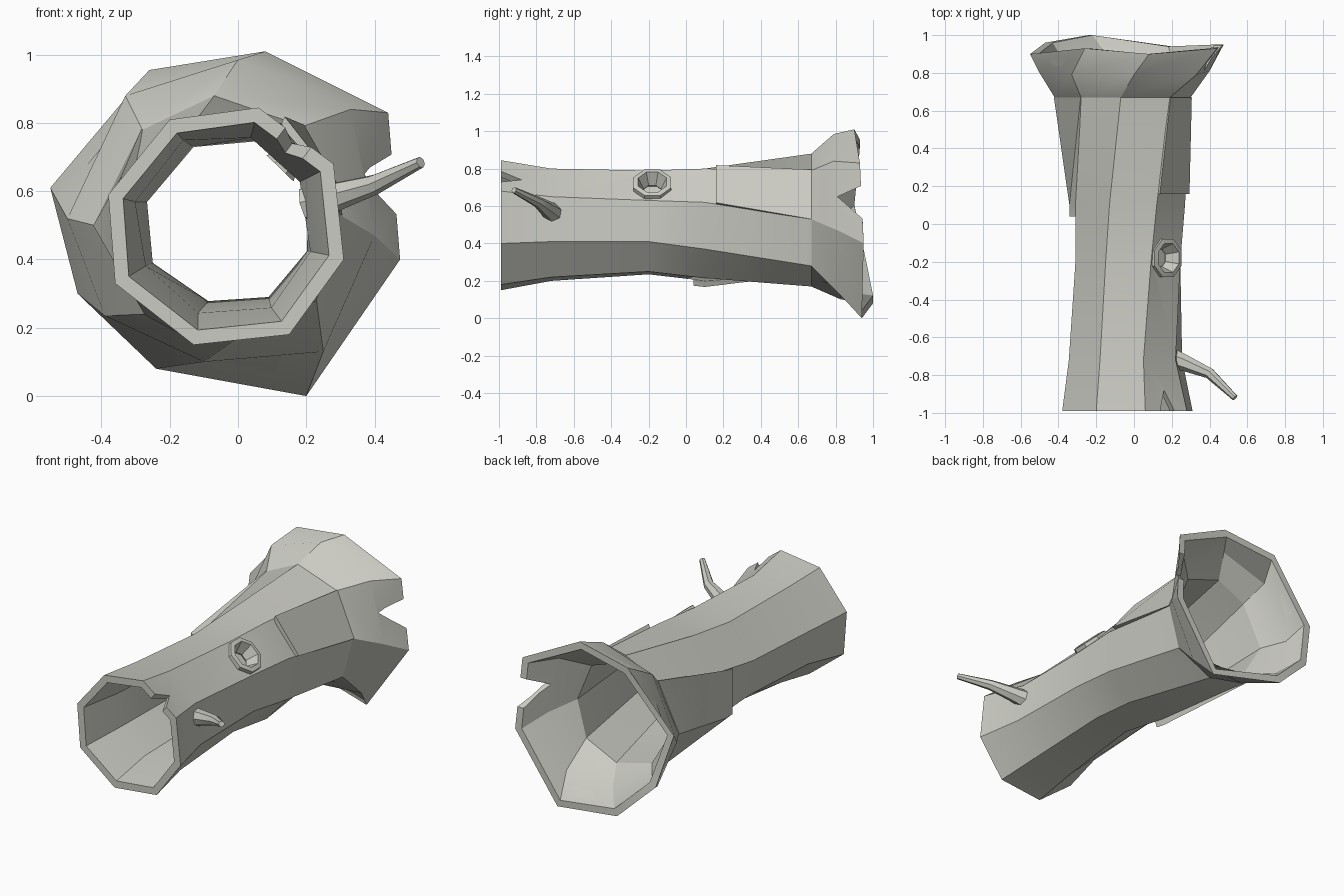
import bpy, bmesh, math
from mathutils import Vector

old = bpy.data.objects.get("Cube")
if old:
    bpy.data.objects.remove(old, do_unlink=True)

wood = bpy.data.materials.new("pale_grey_wood")
wood.use_nodes = True
COLOUR = (0.6, 0.6, 0.55, 1)
wood.diffuse_color = COLOUR
wood.node_tree.nodes["Principled BSDF"].inputs["Base Color"].default_value = COLOUR


def loft(name, sections, loop=False):
    """Skin a list of equal point rings; cap the ends or join them in a loop."""
    bm = bmesh.new()
    rows = [[bm.verts.new(p) for p in s] for s in sections]
    n = len(rows[0])
    pairs = list(zip(rows, rows[1:])) + ([(rows[-1], rows[0])] if loop else [])
    for a, b in pairs:
        for i in range(n):
            j = (i + 1) % n
            bm.faces.new((a[i], a[j], b[j], b[i]))
    if not loop:
        bm.faces.new(rows[0])
        bm.faces.new(rows[-1])
    bmesh.ops.recalc_face_normals(bm, faces=bm.faces)
    me = bpy.data.meshes.new(name)
    bm.to_mesh(me)
    bm.free()
    me.materials.append(wood)
    ob = bpy.data.objects.new(name, me)
    bpy.context.collection.objects.link(ob)
    return ob


def select(ob):
    bpy.ops.object.select_all(action='DESELECT')
    ob.select_set(True)
    bpy.context.view_layer.objects.active = ob


def cut(ob, cutter):
    mod = ob.modifiers.new("cut", 'BOOLEAN')
    mod.operation, mod.object, mod.solver = 'DIFFERENCE', cutter, 'EXACT'
    select(ob)
    bpy.ops.object.modifier_apply(modifier=mod.name)
    bpy.data.objects.remove(cutter, do_unlink=True)


def disc(centre, axis, radius, sides=8):
    """Regular ring of points around an axis."""
    axis = Vector(axis).normalized()
    u = axis.cross(Vector((0, 1, 0.01))).normalized()
    v = axis.cross(u)
    turn = math.pi / sides
    return [Vector(centre) + radius * (u * math.cos(a) + v * math.sin(a))
            for a in (2 * math.pi * i / sides + turn for i in range(sides))]


# Trunk: eight-sided (x, z) rings along y
TRUNK = {
    -0.99: [(-.20, .81), (.06, .845), (.28, .68), (.31, .40), (.15, .18), (-.13, .15), (-.36, .33), (-.38, .59)],
    -0.72: [(-.18, .79), (.05, .80), (.22, .65), (.255, .41), (.12, .22), (-.13, .20), (-.31, .36), (-.345, .58)],
    -0.20: [(-.15, .77), (.09, .79), (.245, .63), (.245, .41), (.11, .25), (-.10, .235), (-.29, .37), (-.31, .58)],
    0.10: [(-.13, .80), (.12, .80), (.27, .62), (.26, .37), (.12, .215), (-.13, .20), (-.31, .37), (-.31, .63)],
    0.67: [(-.07, .88), (.19, .79), (.30, .53), (.23, .28), (0, .17), (-.27, .24), (-.42, .50), (-.28, .78)],
}
rings = [[Vector((x, y, z)) for x, z in ring] for y, ring in TRUNK.items()]

# Flared root end with an uneven rim
rings.append([Vector(p) for p in (
    (0, .985, .79), (.33, .84, .79), (.40, .47, .81), (.25, .13, .82),
    (-.10, .10, .83), (-.39, .235, .83), (-.50, .52, .80), (-.33, .88, .79))])
rings.append([Vector(p) for p in (
    (.08, 1.01, .90), (.44, .83, .93), (.475, .40, .95), (.20, 0, .94),
    (-.24, .08, 1.0), (-.47, .30, .96), (-.55, .61, .90), (-.26, .955, .93))])
for ring in rings[-2:]:
    for p in ring:
        p.y, p.z = p.z, p.y


def resized(ring, amount):
    """Move ring points out from (or in towards) their centre."""
    c = sum(ring, Vector()) / len(ring)
    out = []
    for p in ring:
        d = p - c
        d.y = 0
        out.append(p + d.normalized() * amount)
    return out


inner = [resized(r, -0.045) for r in rings]
log = loft("hollow_log", rings + inner[::-1], loop=True)

# Broken notch in the front rim
aim = Vector((0.6, 0, 0.8))
side = Vector((0.8, 0, -0.6))
spot = Vector((0.17, 0, 0.755))
notch = [spot + side * s + Vector((0, y, 0)) for s, y in ((-.06, -1.03), (.07, -1.03), (.0, -.88))]
cut(log, loft("front_notch_cutter", [[p + aim * d for p in notch] for d in (-.15, .15)]))

# Broken notch in the flared rim
gap = [(1.05, .76), (1.05, .44), (.81, .65)]
cut(log, loft("rear_notch_cutter", [[Vector((x, y, z)) for y, z in gap] for x in (.25, .6)]))

# Knot hole: cut through the wall, then fit a raised cup
knot_axis = Vector((0.7, 0, 0.72)).normalized()
knot = Vector((0.165, -0.18, 0.71))
cut(log, loft("knot_cutter", [disc(knot + knot_axis * d, knot_axis, 0.09) for d in (-.1, .1)]))
cup_profile = [(.112, -.03), (.108, .022), (.082, .026), (.05, -.045), (.06, -.06)]
cup = loft("knot_hole", [disc(knot + knot_axis * h, knot_axis, r) for r, h in cup_profile[::-1]])
floor = bmesh.new()
floor.from_mesh(cup.data)
# Remove the outer cap and close the recess floor instead
floor.faces.ensure_lookup_table()
caps = [f for f in floor.faces if len(f.verts) == 8]
bmesh.ops.delete(floor, geom=caps, context='FACES')
holes = [e for e in floor.edges if e.is_boundary]
deep = [e for e in holes if all((v.co - knot).dot(knot_axis) < -.05 for v in e.verts)]
bmesh.ops.contextual_create(floor, geom=deep)
bmesh.ops.recalc_face_normals(floor, faces=floor.faces)
floor.to_mesh(cup.data)
floor.free()


# Raised bark slabs that overlap the trunk
def ring_at(y):
    ys = list(TRUNK)
    k = max(i for i in range(len(ys) - 1) if ys[i] <= y)
    t = (y - ys[k]) / (ys[k + 1] - ys[k])
    return [a.lerp(b, t) for a, b in zip(rings[k], rings[k + 1])]


def bark(name, indices, stations):
    sections = []
    for y, lift in stations:
        base = ring_at(y)
        low, high = resized(base, -0.015), resized(base, lift)
        sections.append([low[i] for i in indices] + [high[i] for i in reversed(indices)])
    return loft(name, sections)


slabs = [bark("left_bark", (5, 6, 7), ((.04, .035), (.10, .035), (.67, .004))),
         bark("right_bark", (1, 2), ((.16, .022), (.67, .006)))]

# Broken branch stub
path = [Vector(p) for p in ((.20, -.71, .56), (.27, -.735, .58), (.40, -.79, .62), (.535, -.92, .685))]
radii = (.055, .045, .03, .017)
sections = []
for i, p in enumerate(path):
    along = path[min(i + 1, 3)] - path[max(i - 1, 0)]
    sections.append(disc(p, along, radii[i], 7))
branch = loft("branch_stub", sections)

for ob in [log, cup, branch] + slabs:
    select(ob)
    bpy.ops.object.shade_smooth_by_angle(angle=math.radians(25))
